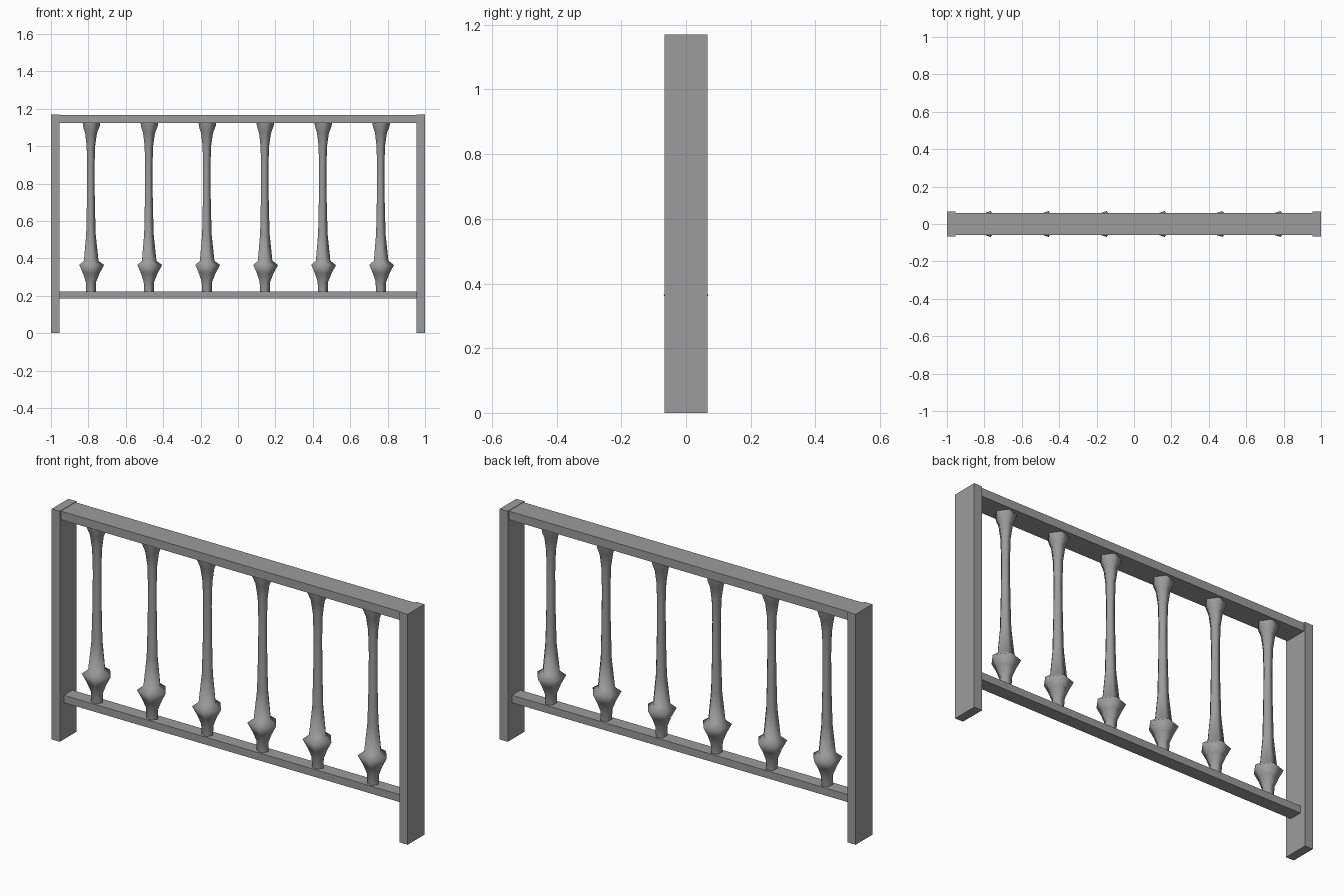
import bpy, bmesh, math
from mathutils import Matrix

if "Cube" in bpy.data.objects:
    bpy.data.objects.remove(bpy.data.objects["Cube"])

# Dark grey paint shared by all parts
paint = bpy.data.materials.new("dark_grey")
paint.diffuse_color = (0.334, 0.334, 0.334, 1)
paint.use_nodes = True
paint.node_tree.nodes["Principled BSDF"].inputs["Base Color"].default_value = paint.diffuse_color


def finish(bm, name):
    bmesh.ops.recalc_face_normals(bm, faces=bm.faces)
    me = bpy.data.meshes.new(name)
    bm.to_mesh(me)
    bm.free()
    me.materials.append(paint)
    ob = bpy.data.objects.new(name, me)
    bpy.context.collection.objects.link(ob)
    return ob


def box(name, x0, x1, half_y, z0, z1):
    bm = bmesh.new()
    m = (Matrix.Translation(((x0 + x1) / 2, 0, (z0 + z1) / 2))
         @ Matrix.Diagonal((x1 - x0, 2 * half_y, z1 - z0, 1)))
    bmesh.ops.create_cube(bm, size=1, matrix=m)
    return finish(bm, name)


# Turned five-sided baluster: (radius, height)
PROFILE = [(0.029, 0.222), (0.031, 0.275), (0.049, 0.32), (0.073, 0.365),
           (0.043, 0.387), (0.028, 0.53), (0.0235, 0.70), (0.0215, 0.88),
           (0.025, 1.00), (0.035, 1.07), (0.050, 1.108), (0.051, 1.125)]
SIDES = 5


def baluster(name, x):
    bm = bmesh.new()
    rings = []
    for r, z in PROFILE:
        angles = [math.tau * i / SIDES for i in range(SIDES)]
        rings.append([bm.verts.new((r * math.cos(a), r * math.sin(a), z))
                      for a in angles])
    for lo, hi in zip(rings, rings[1:]):
        for i in range(SIDES):
            j = (i + 1) % SIDES
            bm.faces.new((lo[i], lo[j], hi[j], hi[i])).smooth = True
    bm.faces.new(rings[0][::-1])
    bm.faces.new(rings[-1])
    ob = finish(bm, name)
    ob.location.x = x
    return ob


# End posts
box("left_post", -1.0, -0.954, 0.067, 0, 1.17)
box("right_post", 0.954, 1.0, 0.067, 0, 1.17)

# Rails
box("top_rail", -0.954, 0.954, 0.059, 1.125, 1.168)
box("bottom_rail", -0.954, 0.954, 0.034, 0.186, 0.224)

# Row of balusters
for k in range(6):
    baluster(f"baluster_{k + 1}", -0.789 + 0.31 * k)
